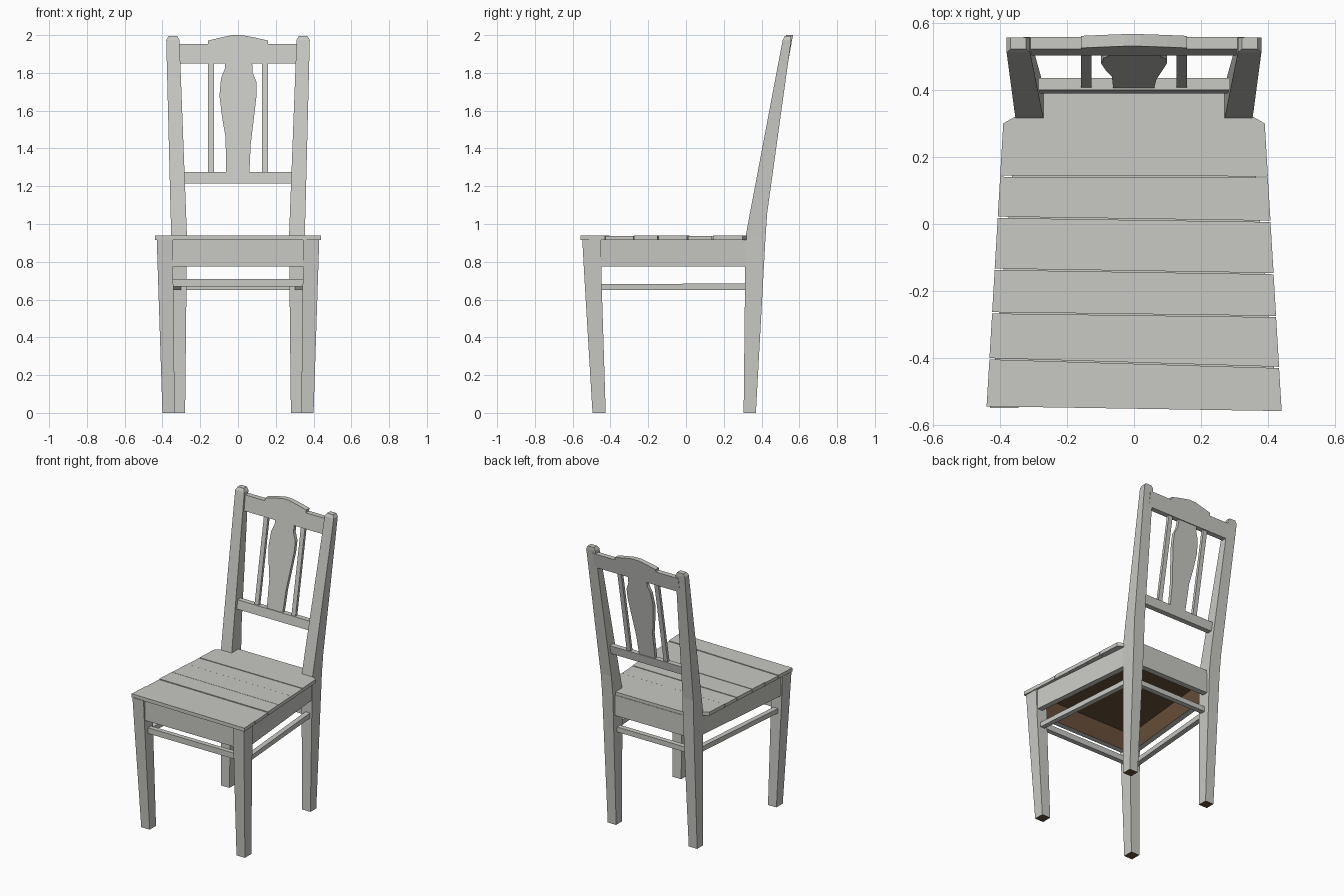
import bpy, bmesh
from mathutils import Vector

if "Cube" in bpy.data.objects:
    bpy.data.objects.remove(bpy.data.objects["Cube"])


def material(name, rgb):
    m = bpy.data.materials.new(name)
    m.diffuse_color = (*rgb, 1)
    m.use_nodes = True
    m.node_tree.nodes["Principled BSDF"].inputs["Base Color"].default_value = m.diffuse_color
    return m


PAINT = material("pale_grey_paint", (0.58, 0.58, 0.55))
WOOD = material("bare_brown_wood", (0.14, 0.08, 0.042))


def loft(name, rings, bare=None):
    """Skin matching rings of points; faces looking along 'bare' are unpainted."""
    bm = bmesh.new()
    vs = [[bm.verts.new(p) for p in r] for r in rings]
    n = len(rings[0])
    for a, b in zip(vs, vs[1:]):
        for i in range(n):
            j = (i + 1) % n
            bm.faces.new((a[i], a[j], b[j], b[i]))
    bm.faces.new(vs[0])
    bm.faces.new(vs[-1])
    bmesh.ops.recalc_face_normals(bm, faces=bm.faces)
    bm.normal_update()
    if bare:
        for f in bm.faces:
            f.material_index = int(f.normal.dot(Vector(bare)) > 0.85)
    me = bpy.data.meshes.new(name)
    bm.to_mesh(me)
    bm.free()
    me.materials.append(PAINT)
    me.materials.append(WOOD)
    ob = bpy.data.objects.new(name, me)
    bpy.context.collection.objects.link(ob)
    return ob


def rect_z(z, x0, x1, y0, y1, s=1):
    return [(s * x0, y0, z), (s * x1, y0, z), (s * x1, y1, z), (s * x0, y1, z)]


def rect_y(y, x0, x1, z0, z1, s=1):
    return [(s * x0, y, z0), (s * x1, y, z0), (s * x1, y, z1), (s * x0, y, z1)]


def rect_x(x, y0, y1, z0, z1):
    return [(x, y0, z0), (x, y1, z0), (x, y1, z1), (x, y0, z1)]


def back_y(z):
    """Front surface of the leaning back."""
    return 0.39 + 0.18 * (z - 1.22)


def back_panel(name, outline, offset, thick):
    """Flat (x, z) outline laid on the leaning back."""
    return loft(name, [[(x, back_y(z) + o, z) for x, z in outline]
                       for o in (offset, offset + thick)])


DOWN = (0, 0, -1)
for s, side in ((-1, "left"), (1, "right")):
    # legs and back posts
    loft(f"front_leg_{side}", [
        rect_z(0, 0.335, 0.40, -0.495, -0.425, s),
        rect_z(0.70, 0.343, 0.423, -0.537, -0.447, s),
        rect_z(0.917, 0.345, 0.43, -0.549, -0.45, s)], DOWN)
    loft(f"rear_leg_and_post_{side}", [
        rect_z(0, 0.28, 0.345, 0.305, 0.37, s),
        rect_z(0.93, 0.27, 0.353, 0.315, 0.421, s),
        rect_z(1.06, 0.275, 0.357, 0.339, 0.43, s),
        rect_z(1.975, 0.31, 0.38, 0.512, 0.557, s),
        rect_z(1.995, 0.322, 0.368, 0.522, 0.557, s)], DOWN)
    # side apron and stretcher follow the tapering seat
    loft(f"side_apron_{side}", [
        rect_y(-0.48, 0.385, 0.422, 0.775, 0.917, s),
        rect_y(0.34, 0.305, 0.345, 0.775, 0.917, s)], (-s, 0, 0))
    loft(f"side_stretcher_{side}", [
        rect_y(-0.47, 0.365, 0.40, 0.65, 0.682, s),
        rect_y(0.34, 0.30, 0.335, 0.65, 0.685, s)])
    # thin back slat
    x0, x1 = sorted((s * 0.127, s * 0.158))
    back_panel(f"back_slat_{side}",
               [(x0, 1.26), (x1, 1.26), (x1, 1.87), (x0, 1.87)], 0.008, 0.02)

# front and rear aprons and stretchers
for name, w, y0, y1, z0, z1, bare in (
        ("front_apron", 0.36, -0.535, -0.497, 0.775, 0.917, (0, 1, 0)),
        ("rear_apron", 0.30, 0.355, 0.395, 0.775, 0.917, (0, -1, 0)),
        ("front_stretcher", 0.36, -0.50, -0.467, 0.67, 0.71, None),
        ("rear_stretcher", 0.30, 0.335, 0.37, 0.65, 0.685, None)):
    loft(name, [rect_x(-w, y0, y1, z0, z1), rect_x(w, y0, y1, z0, z1)], bare)


# seat planks: slightly uneven joints, given as y on the left and right
def half_width(y):
    return 0.39 + 0.05 * (0.30 - y) / 0.85


joints = [(-0.546, -0.56), (-0.402, -0.428), (-0.265, -0.276),
          (-0.135, -0.148), (0.02, 0.008), (0.143, 0.14)]
lifts = [0.0, -0.003, 0.001, 0.0, -0.002, 0.0]
GAP = 0.002
for i, (yl, yr) in enumerate(joints):
    pts = [(-half_width(yl), yl + GAP), (half_width(yr), yr + GAP)]
    if i < 5:
        nl, nr = joints[i + 1]
        pts += [(half_width(nr), nr - GAP), (-half_width(nl), nl - GAP)]
    else:  # the rear plank is notched around the posts
        right = [(0.39, 0.30), (0.355, 0.32), (0.272, 0.32), (0.272, 0.392)]
        pts += right + [(-x, y) for x, y in reversed(right)]
    top = 0.939 + lifts[i]
    loft(f"seat_plank_{i + 1}", [[(x, y, 0.914) for x, y in pts],
                                 [(x, y, top) for x, y in pts]])

# bare wood underside of the seat, inside the aprons
under = [(-0.387, -0.498), (0.387, -0.498), (0.307, 0.356), (-0.307, 0.356)]
loft("seat_underside", [[(x, y, 0.909) for x, y in under],
                        [(x, y, 0.915) for x, y in under]], DOWN)

# back rails
back_panel("lower_back_rail", [(-0.295, 1.215), (0.295, 1.215),
                               (0.295, 1.275), (-0.295, 1.275)], 0, 0.036)
back_panel("crest_rail", [
    (-0.33, 1.85), (0.33, 1.85), (0.33, 1.953), (0.158, 1.953),
    (0.158, 1.971), (0.10, 1.985), (0.02, 2.0), (-0.03, 2.0),
    (-0.10, 1.985), (-0.158, 1.971), (-0.158, 1.953), (-0.33, 1.953)],
    0.0, 0.036)

# shaped centre splat
back_panel("back_splat", [
    (-0.062, 1.26), (0.06, 1.26), (0.067, 1.42), (0.083, 1.55),
    (0.098, 1.68), (0.098, 1.75), (0.078, 1.80), (0.074, 1.87),
    (-0.068, 1.87), (-0.07, 1.82), (-0.09, 1.77), (-0.098, 1.68),
    (-0.085, 1.57), (-0.066, 1.46)], 0.006, 0.024)
